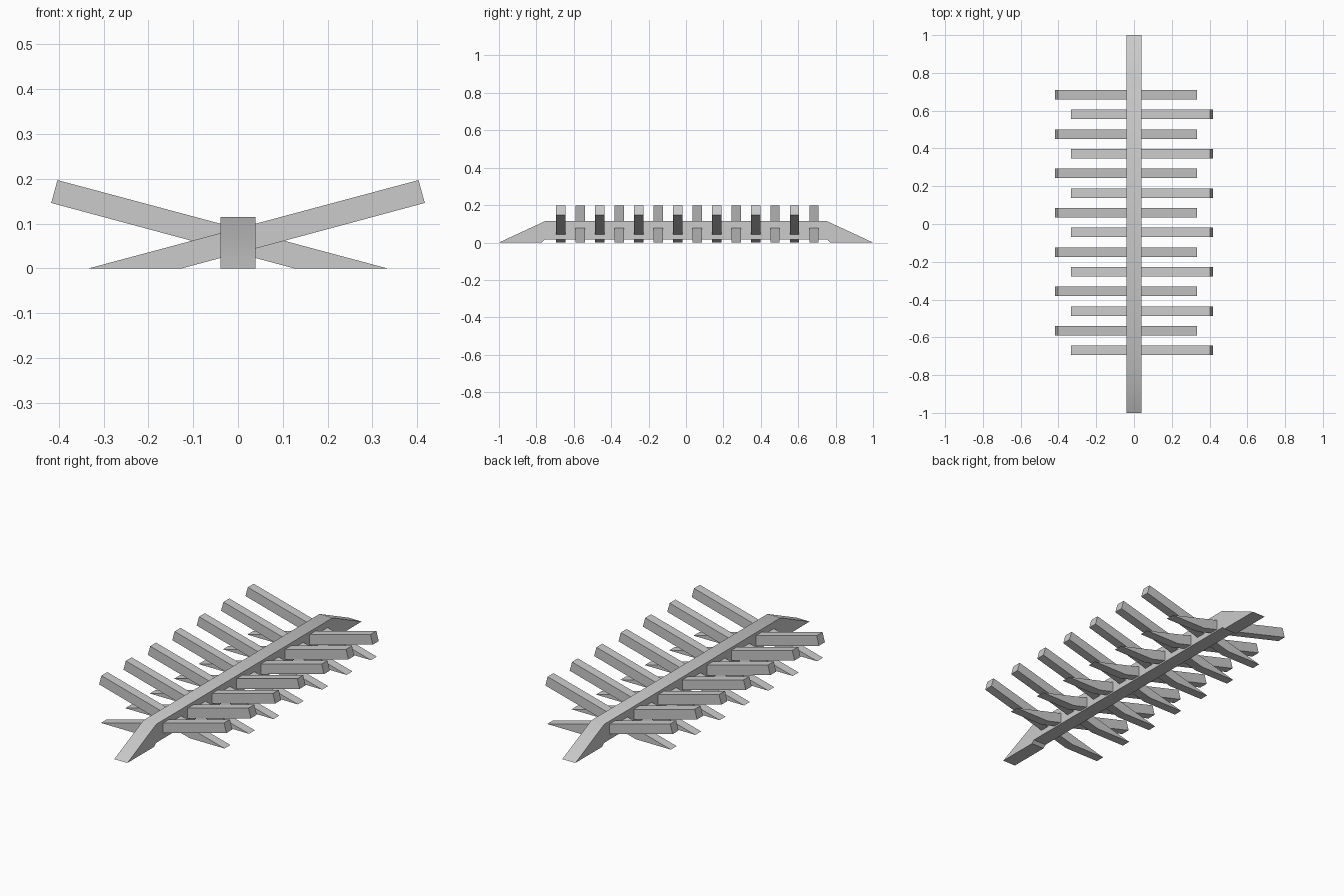
import bpy
import bmesh
import math

if "Cube" in bpy.data.objects:
    bpy.data.objects.remove(bpy.data.objects["Cube"], do_unlink=True)

GREY = (0.6, 0.6, 0.6, 1.0)
mat = bpy.data.materials.new("plain_grey")
mat.use_nodes = True
mat.diffuse_color = GREY
mat.node_tree.nodes["Principled BSDF"].inputs["Base Color"].default_value = GREY


def extrude_profile(name, points, offset):
    """Make a prism from a closed 3D outline, swept by offset."""
    bm = bmesh.new()
    face = bm.faces.new([bm.verts.new(p) for p in points])
    swept = bmesh.ops.extrude_face_region(bm, geom=[face])["geom"]
    bmesh.ops.translate(bm, vec=offset,
                        verts=[v for v in swept if isinstance(v, bmesh.types.BMVert)])
    bmesh.ops.recalc_face_normals(bm, faces=bm.faces)
    mesh = bpy.data.meshes.new(name)
    bm.to_mesh(mesh)
    bm.free()
    mesh.materials.append(mat)
    obj = bpy.data.objects.new(name, mesh)
    bpy.context.collection.objects.link(obj)
    bpy.ops.object.select_all(action="DESELECT")
    obj.select_set(True)
    bpy.context.view_layer.objects.active = obj
    bpy.ops.object.shade_smooth_by_angle(angle=math.radians(30))
    return obj


# Long central beam: tapered ends, underside slightly raised between its feet
half = [(1.0, 0.0), (0.752, 0.115)]
foot = [(0.755, 0.015), (0.77, 0.0)]
outline = half + [(-y, z) for y, z in reversed(half)]
outline += [(-y, z) for y, z in reversed(foot)] + foot
spine_width = 0.078
extrude_profile("central_beam",
                [(-spine_width / 2, y, z) for y, z in outline],
                (spine_width, 0, 0))

# Slanted crossbars, alternating sides, lower ends cut flat on the ground
bar_outline = [(-0.333, 0.0), (-0.125, 0.0), (0.417, 0.146), (0.403, 0.197)]
bar_width, first_y, step = 0.05, -0.669, 0.1041
for i in range(14):
    side = 1 if i % 2 == 0 else -1
    y = first_y + i * step - bar_width / 2
    label = "left" if side > 0 else "right"
    extrude_profile(f"crossbar_{label}_{i // 2 + 1}",
                    [(side * x, y, z) for x, z in bar_outline],
                    (0, bar_width, 0))
